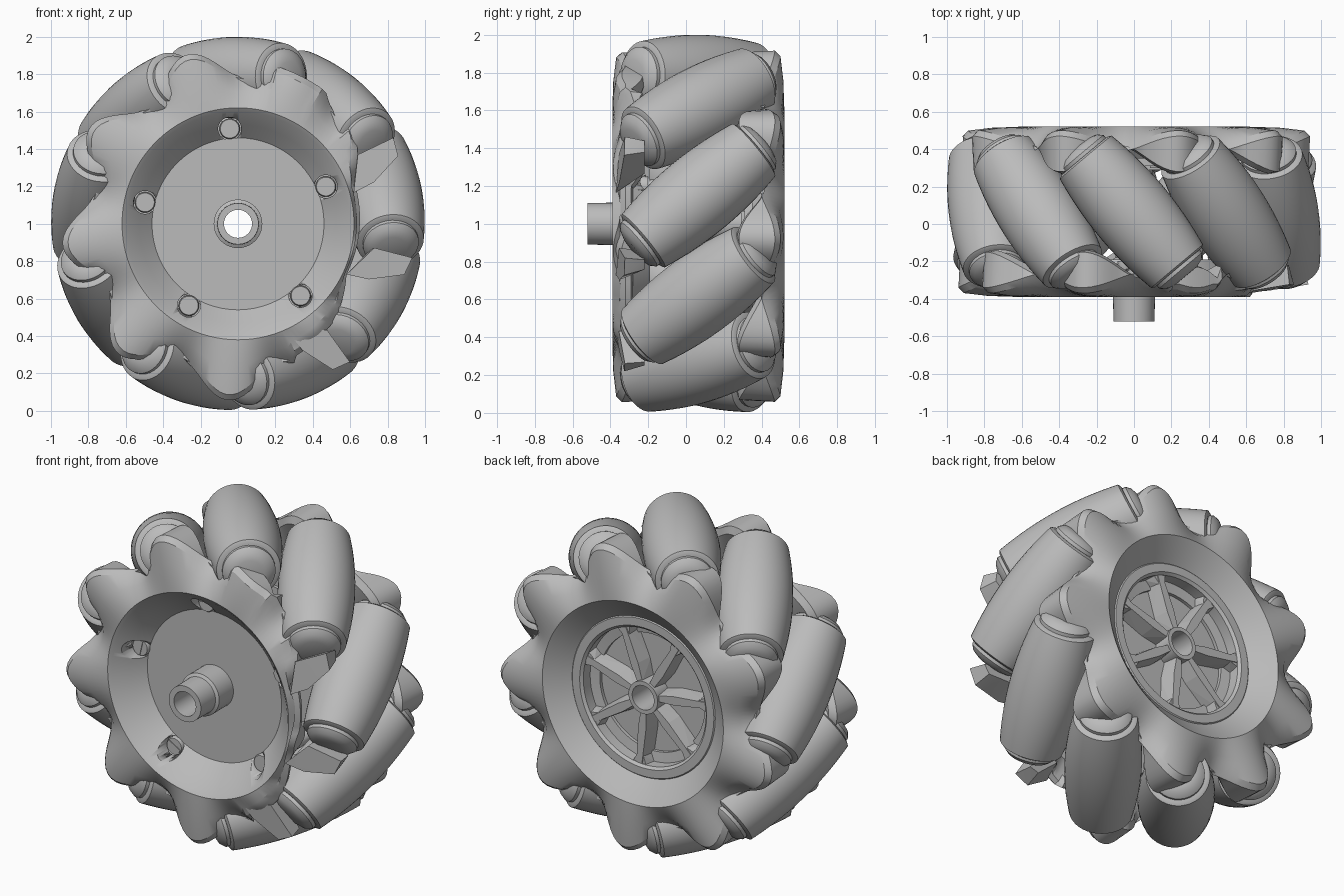
import bpy, bmesh
from math import sin, cos, radians, sqrt
from mathutils import Matrix, Vector

cube = bpy.data.objects.get("Cube")
if cube:
    bpy.data.objects.remove(cube)

COUNT, STEP = 9, 40
FIRST, TILT = 91, 40          # angle of the first roller, tilt of its axis
AXIS, MID = 0.782, 0.065      # roller axis radius, middle plane of the wheel
FRONT, BACK = -0.39, 0.52     # outer planes of the two side plates

grey = bpy.data.materials.new("plain_grey")
grey.use_nodes = True
grey.diffuse_color = (0.5, 0.5, 0.5, 1)
grey.node_tree.nodes["Principled BSDF"].inputs["Base Color"].default_value = (0.5, 0.5, 0.5, 1)


def finish(name, bm, matrix=None, smooth=30):
    bmesh.ops.remove_doubles(bm, verts=bm.verts, dist=0.0005)
    bmesh.ops.recalc_face_normals(bm, faces=bm.faces)
    mesh = bpy.data.meshes.new(name)
    bm.to_mesh(mesh)
    bm.free()
    mesh.materials.append(grey)
    ob = bpy.data.objects.new(name, mesh)
    bpy.context.collection.objects.link(ob)
    ob.matrix_world = matrix or Matrix.Translation((0, 0, 1))
    if smooth:
        bpy.ops.object.select_all(action='DESELECT')
        ob.select_set(True)
        bpy.context.view_layer.objects.active = ob
        bpy.ops.object.shade_smooth_by_angle(angle=radians(smooth))
    return ob


def polar(r, angle, y):
    a = radians(angle)
    return Vector((r * cos(a), y, r * sin(a)))


def turned(name, profile, n=48, closed=True, matrix=None, smooth=30):
    """Spin a profile of (radius, y) around y; it may vary with the angle."""
    bm = bmesh.new()
    rows = []
    for i in range(n):
        a = 360 * i / n
        pts = profile(a) if callable(profile) else profile
        rows.append([bm.verts.new(polar(r, a, y)) for r, y in pts])
    m = len(rows[0])
    for i in range(n):
        p, q = rows[i], rows[(i + 1) % n]
        for j in range(m if closed else m - 1):
            k = (j + 1) % m
            bm.faces.new((p[j], p[k], q[k], q[j]))
    return finish(name, bm, matrix, smooth)


def hull(name, points, smooth=0):
    bm = bmesh.new()
    for p in points:
        bm.verts.new(p)
    bmesh.ops.convex_hull(bm, input=bm.verts)
    return finish(name, bm, None, smooth)


def at_angle(angle, r, y):
    return (Matrix.Translation((0, 0, 1)) @ Matrix.Rotation(radians(-angle), 4, 'Y')
            @ Matrix.Translation((r, y, 0)))


# Barrel rollers: the outline keeps the outer edge of the wheel round
def barrel(s):
    return 1 - sqrt(AXIS ** 2 + (s * sin(radians(TILT))) ** 2)


half = [0, 0.06, 0.12, 0.18, 0.24, 0.30, 0.35, 0.38]
rubber = [(0, -0.39), (barrel(0.4) - 0.015, -0.39)]
rubber += [(barrel(s), s) for s in [-h for h in half[:0:-1]] + half]
rubber += [(barrel(0.4) - 0.015, 0.39), (0, 0.39)]
cap = [(0, -0.45), (0.08, -0.45), (0.125, -0.435), (0.15, -0.41), (0.15, -0.38)]
cap += [(r, -y) for r, y in reversed(cap)]
for k in range(COUNT):
    place = at_angle(FIRST + STEP * k, AXIS, MID) @ Matrix.Rotation(radians(TILT), 4, 'X')
    turned(f"roller_{k + 1}", rubber, 40, False, place)
    turned(f"roller_caps_{k + 1}", cap, 32, False, place)


def broken_edge(a):
    """Largest radius left on the broken side of the front plate."""
    a = a - 360 if a > 180 else a
    marks = [(-75, 1), (-66, 0.77), (-45, 0.73), (-25, 0.64), (18, 0.66), (39, 0.8),
             (57, 0.85), (80, 0.87), (86, 1)]
    for (a0, r0), (a1, r1) in zip(marks, marks[1:]):
        if a0 <= a <= a1:
            return r0 + (r1 - r0) * (a - a0) / (a1 - a0)
    return 1


# Scalloped side plates with one lobe for each roller end
def plate_profile(face, inward, lobe, dish, broken=False):
    def profile(a):
        c = (1 + cos(radians((a - lobe) * COUNT))) / 2
        edge = 0.785 + 0.16 * c ** 1.15
        depth = 0.1 + 0.14 * c
        rim = 0.02 + 0.08 * (1 - c)
        if broken and broken_edge(a) < edge:
            edge = broken_edge(a)
            depth = max(0.1, depth - 0.08)
            rim = min(rim, 0.04)
        mid = (edge + 0.62) / 2
        line = [(0.45, dish), (0.53, dish * 0.52), (0.6, 0.015), (0.62, 0.0),
                (mid, 0.005 + 0.04 * (1 - c)), (edge - 0.03, rim), (edge, rim + 0.03),
                (edge - 0.01, depth), (edge - 0.06, depth + 0.01),
                (0.6, 0.1), (0.54, dish + 0.03), (0.45, dish + 0.03)]
        return [(r, face + inward * d) for r, d in line]
    return profile


front_lobe, back_lobe = FIRST - 24, FIRST + 24
front = turned("front_plate", plate_profile(FRONT, 1, front_lobe, 0.17, True), 180, smooth=25)
turned("back_plate", plate_profile(BACK, -1, back_lobe, 0.14), 180, smooth=25)

# Loose lobes along the broken edge of the front plate
for k, lobe in enumerate((27, -13, -53)):
    tri = ((0.64, -12), (0.76, -10), (0.93, -4), (0.95, 2), (0.74, 3))
    hull(f"loose_lobe_{k + 1}",
         [polar(r, lobe + a, FRONT + 0.02 + (r - 0.64) * 0.15) for r, a in tri]
         + [polar(r - 0.02, lobe + a * 0.6, FRONT + 0.17) for r, a in tri[1:]], 25)

# Front floor and the hub tube through the wheel
turned("front_floor", [(0.1, -0.23), (0.46, -0.23), (0.46, -0.19), (0.1, -0.19)], 64)
turned("hub_tube", [(0.075, -0.52), (0.11, -0.52), (0.112, -0.38), (0.13, -0.37), (0.13, -0.2),
                    (0.1, -0.18), (0.1, 0.42), (0.075, 0.42)], 40)

# Screw holes in the front dish, slotted screws and posts
for k in range(5):
    a = 95 + 72 * k
    cutter = turned(f"hole_cutter_{k + 1}", [(0, -0.5), (0.062, -0.5), (0.062, -0.215), (0, -0.215)],
                    24, False, at_angle(a, 0.51, 0))
    cutter.hide_render = True
    cutter.hide_set(True)
    mod = front.modifiers.new(f"hole_{k + 1}", 'BOOLEAN')
    mod.operation, mod.solver, mod.object = 'DIFFERENCE', 'EXACT', cutter
    turned(f"screw_{k + 1}", [(0, -0.25), (0.05, -0.25), (0.055, -0.24), (0.055, -0.2), (0, -0.2)],
           24, False, at_angle(a, 0.51, 0))
    hull(f"screw_ridge_{k + 1}", [polar(0.51 + r, a + t, y) for r in (-0.01, 0.01)
                                  for t in (-5, 5) for y in (-0.255, -0.24)])
    turned(f"post_{k + 1}", [(0, -0.2), (0.035, -0.2), (0.035, 0.37), (0, 0.37)], 16, False,
           at_angle(a, 0.51, 0))

# Spoked insert in the back dish
turned("spoke_ring", [(0.42, 0.31), (0.5, 0.31), (0.5, 0.405), (0.485, 0.42),
                      (0.435, 0.42), (0.42, 0.405)], 64)
turned("insert_floor", [(0.1, 0.29), (0.43, 0.29), (0.43, 0.31), (0.1, 0.31)], 64)
turned("inner_step", [(0.36, 0.3), (0.43, 0.3), (0.43, 0.34), (0.36, 0.33)], 64)
for k in range(7):
    a = 18 + 360 / 7 * k
    turn = Matrix.Rotation(radians(-a), 4, 'Y')

    def block(name, line, low, high, taper):
        hull(f"{name}_{k + 1}", [turn @ Vector((r, y, side * w * f)) for r, w in line
                                 for side in (-1, 1) for y, f in ((low, 1), (high, taper))])
    block("spoke", ((0.09, 0.03), (0.2, 0.045), (0.44, 0.03)), 0.3, 0.405, 0.6)
    block("spoke_foot", ((0.37, 0.03), (0.44, 0.075)), 0.3, 0.4, 0.7)
